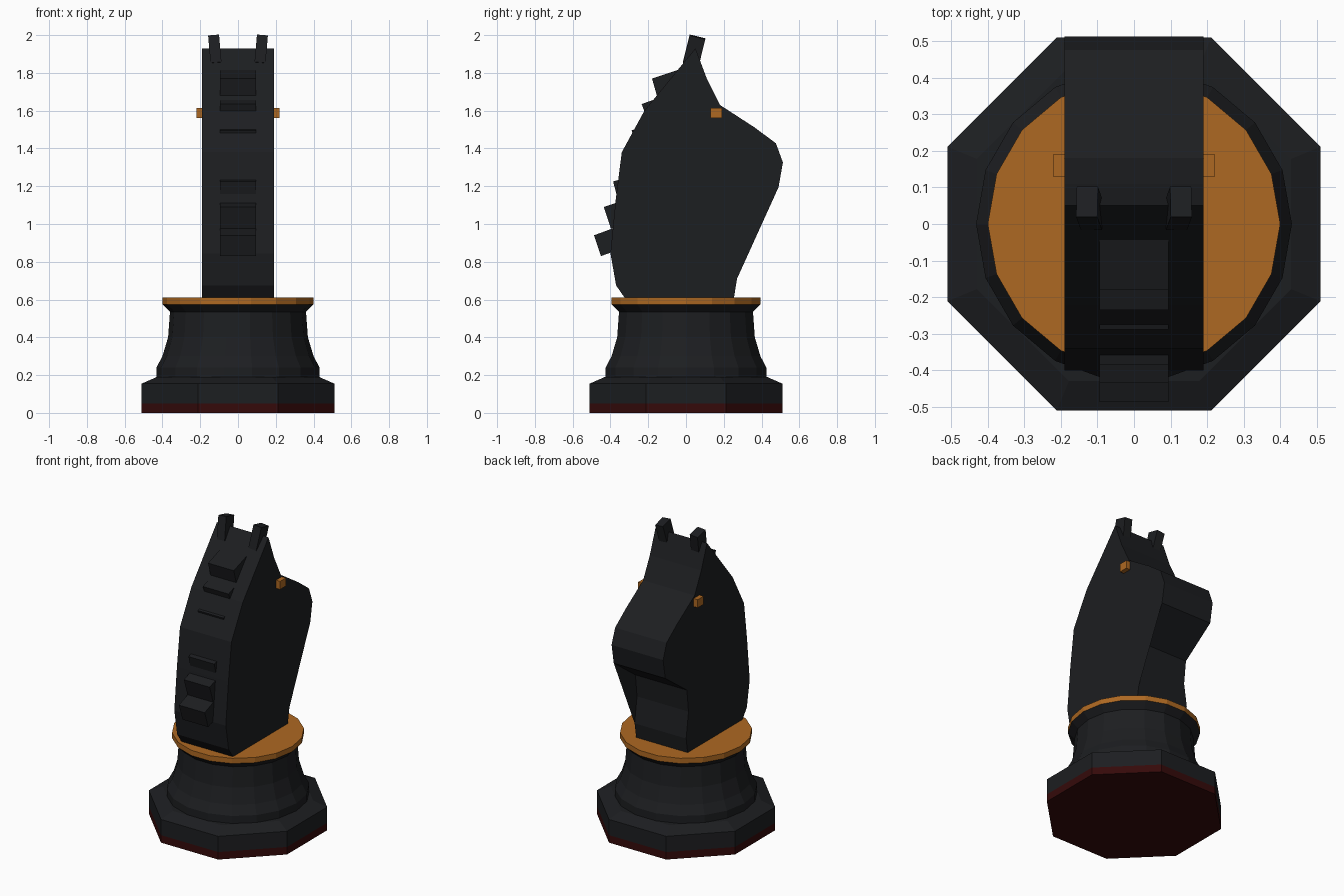
import bpy, bmesh, math
from mathutils import Matrix, Euler

if "Cube" in bpy.data.objects:
    bpy.data.objects.remove(bpy.data.objects["Cube"])


def material(name, rgb):
    m = bpy.data.materials.new(name)
    m.diffuse_color = (*rgb, 1)
    m.use_nodes = True
    m.node_tree.nodes["Principled BSDF"].inputs["Base Color"].default_value = m.diffuse_color
    return m


BLACK = material("black_wood", (0.012, 0.013, 0.015))
GOLD = material("gold", (0.42, 0.14, 0.016))
FELT = material("red_felt", (0.035, 0.003, 0.003))


def finish(bm, name, mat, normals=True):
    if normals:
        bmesh.ops.recalc_face_normals(bm, faces=bm.faces)
    me = bpy.data.meshes.new(name)
    bm.to_mesh(me)
    bm.free()
    me.materials.append(mat)
    ob = bpy.data.objects.new(name, me)
    bpy.context.collection.objects.link(ob)
    return ob


def lathe(name, profile, sides, mat, phase=0.0):
    """Stack of flat-sided rings through (radius, z), capped at both ends."""
    bm = bmesh.new()
    rings = []
    for r, z in profile:
        angles = [phase + math.tau * i / sides for i in range(sides)]
        rings.append([bm.verts.new((r * math.cos(a), r * math.sin(a), z)) for a in angles])
    for lo, hi in zip(rings, rings[1:]):
        for i in range(sides):
            j = (i + 1) % sides
            bm.faces.new((lo[i], lo[j], hi[j], hi[i]))
    bm.faces.new(rings[0][::-1])
    bm.faces.new(rings[-1])
    return finish(bm, name, mat)


def slab(name, profile, half, mat, skip=()):
    """Extrude a (y, z) outline across x; the +x cap may span over some points."""
    bm = bmesh.new()
    left = [bm.verts.new((-half, y, z)) for y, z in profile]
    right = [bm.verts.new((half, y, z)) for y, z in profile]
    n = len(profile)
    for i in range(n):
        j = (i + 1) % n
        bm.faces.new((left[i], left[j], right[j], right[i]))
    bm.faces.new(left[::-1])
    bm.faces.new([v for i, v in enumerate(right) if i not in skip])
    return finish(bm, name, mat)


def box(name, size, loc, mat, rot=(0, 0, 0)):
    bm = bmesh.new()
    bmesh.ops.create_cube(bm, size=1)
    m = Matrix.Translation(loc) @ Euler(rot).to_matrix().to_4x4() @ Matrix.Diagonal((*size, 1))
    bm.transform(m)
    return finish(bm, name, mat)


# Octagonal foot with a felt underside
OCT = 1 / math.cos(math.pi / 8)
lathe("felt_pad", [(0.51 * OCT, 0), (0.51 * OCT, 0.05)], 8, FELT, math.pi / 8)
lathe("plinth", [(0.51 * OCT, 0.05), (0.51 * OCT, 0.155), (0.43 * OCT, 0.19)],
      8, BLACK, math.pi / 8)

# Turned pedestal and gold collar
lathe("pedestal", [(0.432, 0.18), (0.432, 0.24), (0.40, 0.30), (0.37, 0.40),
                   (0.36, 0.535), (0.40, 0.575)], 18, BLACK)
lathe("collar", [(0.40, 0.575), (0.40, 0.61)], 18, GOLD)

# Horse head: back of neck, crown, muzzle, jaw, chest
head = [(-0.325, 0.61), (-0.37, 0.675), (-0.40, 0.845), (-0.372, 1.13),
        (-0.34, 1.38), (-0.22, 1.60), (0.05, 1.93), (0.11, 1.77),
        (0.18, 1.63), (0.365, 1.51), (0.476, 1.427), (0.513, 1.326),
        (0.49, 1.195), (0.262, 1.03), (0.245, 0.88), (0.27, 0.71), (0.254, 0.61)]
slab("horse_head", head, 0.19, BLACK, skip=(13, 14))

# Mane steps down the back of the neck
mane = [
    [(-0.18, 1.77), (-0.03, 1.82), (0.0, 1.72), (-0.15, 1.665)],
    [(-0.235, 1.635), (-0.15, 1.665), (-0.13, 1.62), (-0.218, 1.59)],
    [(-0.288, 1.495), (-0.20, 1.53), (-0.18, 1.46), (-0.27, 1.44)],
    [(-0.386, 1.225), (-0.30, 1.25), (-0.28, 1.16), (-0.366, 1.15)],
    [(-0.435, 1.09), (-0.33, 1.125), (-0.29, 1.01), (-0.397, 0.975)],
    [(-0.487, 0.94), (-0.38, 0.98), (-0.34, 0.87), (-0.45, 0.83)],
]
for i, outline in enumerate(mane):
    slab(f"mane_step_{i + 1}", outline, 0.095, BLACK)

# Ears, leaning forward and outward, and eyes
for side, label in ((-1, "left"), (1, "right")):
    box(f"ear_{label}", (0.058, 0.085, 0.15), (side * 0.122, 0.043, 1.918), BLACK,
        (-0.24, side * 0.09, 0))
    box(f"eye_{label}", (0.06, 0.062, 0.054), (side * 0.19, 0.16, 1.587), GOLD)
